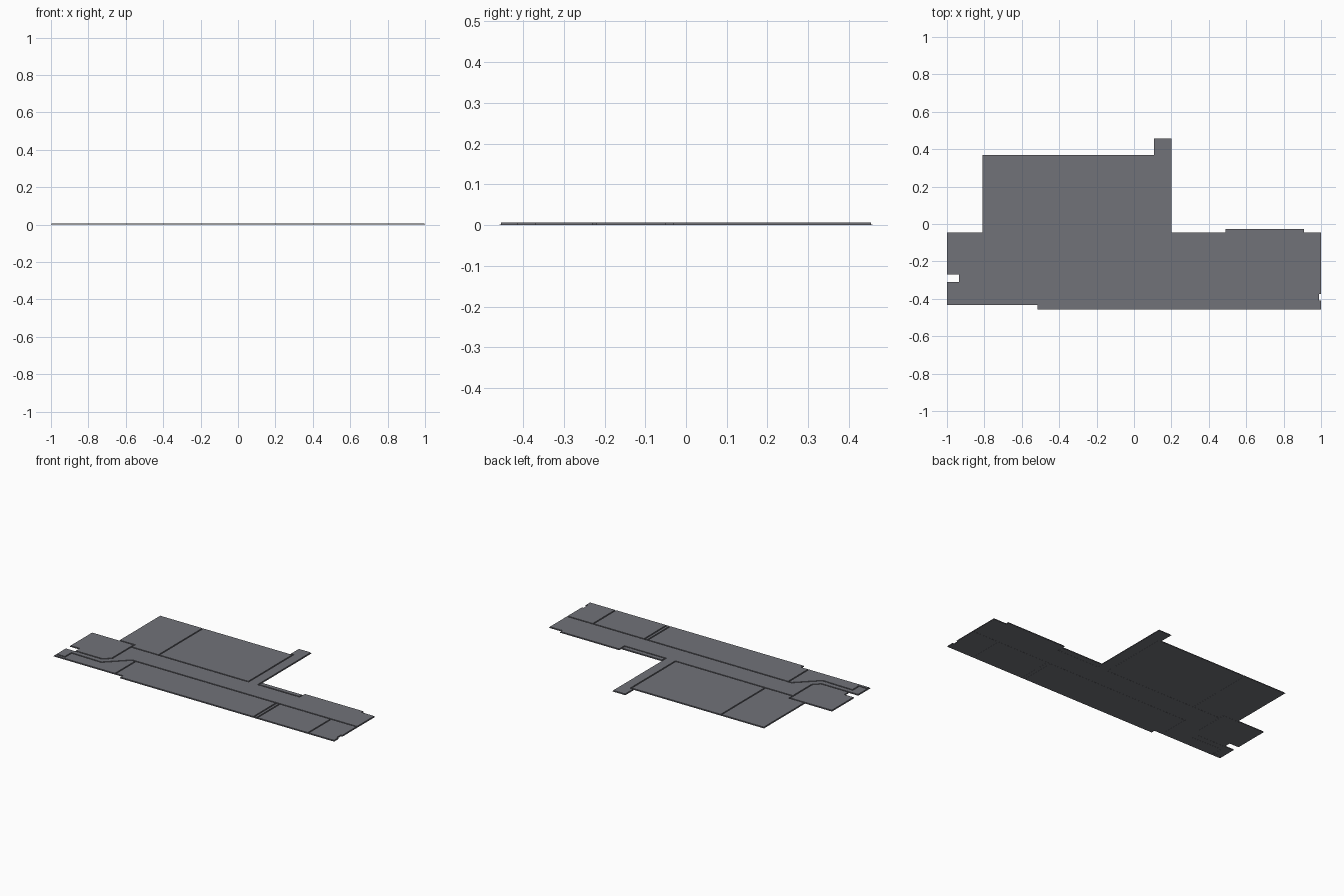
import bpy, bmesh
from mathutils import Vector

if "Cube" in bpy.data.objects:
    bpy.data.objects.remove(bpy.data.objects["Cube"])

TOP = 0.007      # overall thickness
SEAM = 0.004     # half width of the seam between room plates

slate = bpy.data.materials.new("slate_grey")
slate.diffuse_color = (0.165, 0.168, 0.19, 1)
slate.use_nodes = True
slate.node_tree.nodes["Principled BSDF"].inputs["Base Color"].default_value = slate.diffuse_color


def inset(points, d):
    """Move every edge of a counter-clockwise outline inwards by d."""
    pts = [Vector(p) for p in points]
    out = []
    for i, p in enumerate(pts):
        a = (p - pts[i - 1]).normalized()
        b = (pts[(i + 1) % len(pts)] - p).normalized()
        na, nb = Vector((-a.y, a.x)), Vector((-b.y, b.x))
        out.append(p + (na + nb) * d / (1 + na.dot(nb)))
    return out


def plate(name, points, z0, z1, gap=0.0):
    """Extruded flat outline."""
    area = sum(points[i - 1][0] * p[1] - p[0] * points[i - 1][1] for i, p in enumerate(points))
    if area < 0:
        points = points[::-1]
    bm = bmesh.new()
    face = bm.faces.new([bm.verts.new((p[0], p[1], z0)) for p in inset(points, gap)])
    ext = bmesh.ops.extrude_face_region(bm, geom=[face])
    verts = [g for g in ext["geom"] if isinstance(g, bmesh.types.BMVert)]
    bmesh.ops.translate(bm, verts=verts, vec=(0, 0, z1 - z0))
    bmesh.ops.recalc_face_normals(bm, faces=bm.faces)
    mesh = bpy.data.meshes.new(name)
    bm.to_mesh(mesh)
    bm.free()
    mesh.materials.append(slate)
    obj = bpy.data.objects.new(name, mesh)
    bpy.context.collection.objects.link(obj)
    return obj


def box(x0, x1, y0, y1):
    return [(x0, y0), (x1, y0), (x1, y1), (x0, y1)]


# continuous slab, seen at the seams on both sides
plate("base_slab", [
    (-1, -.433), (-.515, -.433), (-.515, -.458), (1, -.458), (1, -.41), (.99, -.41),
    (.99, -.375), (1, -.375), (1, -.045), (.91, -.045), (.91, -.027), (.49, -.027),
    (.49, -.045), (.2, -.045), (.2, .458), (.108, .458), (.108, .37), (-.81, .37),
    (-.81, -.045), (-1, -.045), (-1, -.27), (-.935, -.27), (-.935, -.31), (-1, -.31)],
    0.0006, 0.002)

# room plates, standing proud of the slab
rooms = {
    "upper_left_room": [(-.81, -.045), (-.70, -.045), (-.70, -.08), (-.505, -.08),
                        (-.505, .37), (-.81, .37)],
    "upper_main_room": box(-.505, .13, -.08, .37),
    "corridor": [
        (-.70, -.08), (.13, -.08), (.13, .37), (.108, .37), (.108, .458), (.2, .458),
        (.2, -.08), (.49, -.08), (.49, -.027), (.91, -.027), (.91, -.045), (1, -.045),
        (1, -.225), (-.59, -.225), (-.72, -.35), (-.935, -.345), (-.935, -.41),
        (-1, -.41), (-1, -.31), (-.74, -.31), (-.70, -.27)],
    "corridor_ledge": box(.2, .49, -.08, -.045),
    "left_room": [(-1, -.045), (-1, -.27), (-.935, -.27), (-.935, -.31), (-.74, -.31),
                  (-.70, -.27), (-.70, -.045)],
    "lower_left_room": [(-1, -.41), (-.935, -.41), (-.935, -.345), (-.72, -.35),
                        (-.59, -.225), (-.565, -.225), (-.565, -.433), (-1, -.433)],
    "lower_main_room": [(-.565, -.225), (-.565, -.433), (-.515, -.433), (-.515, -.458),
                        (.43, -.458), (.43, -.225)],
    "lower_partition": box(.43, .453, -.458, -.225),
    "lower_right_room": box(.453, .815, -.458, -.225),
    "end_room": [(.815, -.458), (1, -.458), (1, -.41), (.99, -.41), (.99, -.375),
                 (1, -.375), (1, -.225), (.815, -.225)],
}
for name, outline in rooms.items():
    plate(name, outline, 0.0, TOP, SEAM)
